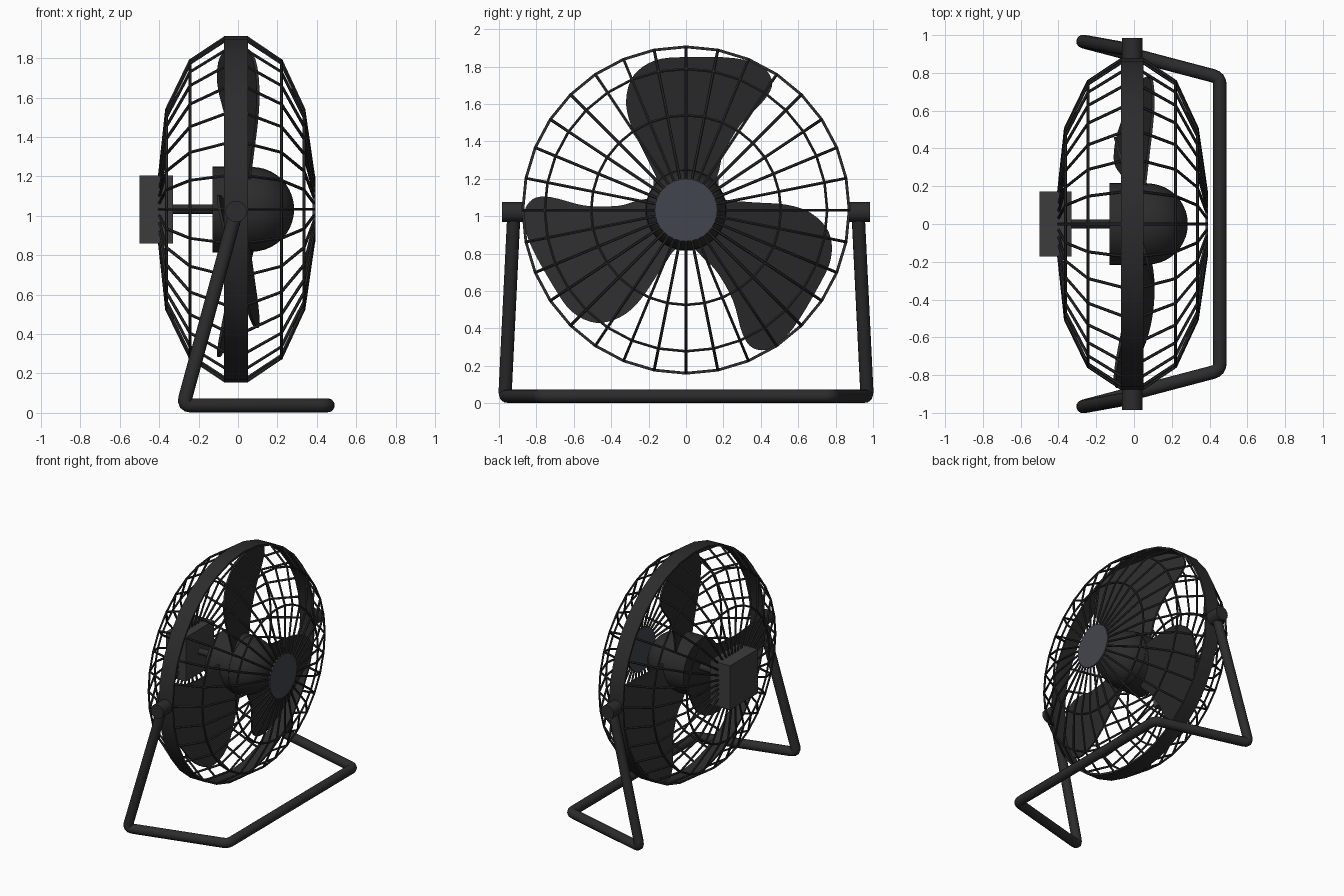
import bpy, bmesh
from math import sin, cos, pi, radians
from mathutils import Vector, Matrix

if "Cube" in bpy.data.objects:
    bpy.data.objects.remove(bpy.data.objects["Cube"])

CZ = 1.033          # height of the fan axis (runs along x)
N = 32              # spokes and rim sides


def material(name, col):
    m = bpy.data.materials.new(name)
    m.diffuse_color = (*col, 1)
    m.use_nodes = True
    m.node_tree.nodes["Principled BSDF"].inputs["Base Color"].default_value = m.diffuse_color
    return m


DARK = material("dark_plastic", (0.025, 0.025, 0.026))
BOX = material("motor_grey", (0.045, 0.045, 0.047))
BADGE = material("slate", (0.055, 0.06, 0.075))


def finish(ob, mat=DARK, smooth=True):
    ob.data.materials.append(mat)
    bpy.ops.object.select_all(action='DESELECT')
    ob.select_set(True)
    bpy.context.view_layer.objects.active = ob
    if smooth:
        bpy.ops.object.shade_smooth_by_angle(angle=radians(35))
    return ob


def wires(name, paths, radius, res):
    """Bevelled polylines turned into one mesh; paths = [(points, closed)]"""
    cu = bpy.data.curves.new(name, 'CURVE')
    cu.dimensions = '3D'
    cu.bevel_depth, cu.bevel_resolution, cu.use_fill_caps = radius, res, True
    for pts, closed in paths:
        sp = cu.splines.new('POLY')
        sp.points.add(len(pts) - 1)
        for p, co in zip(sp.points, pts):
            p.co = (*co, 1)
        sp.use_cyclic_u = closed
    ob = bpy.data.objects.new(name, cu)
    bpy.context.collection.objects.link(ob)
    bpy.ops.object.select_all(action='DESELECT')
    ob.select_set(True)
    bpy.context.view_layer.objects.active = ob
    bpy.ops.object.convert(target='MESH')
    return finish(bpy.context.view_layer.objects.active)


def lathe(name, profile, sides, closed=False, mat=DARK):
    """Revolve (x, r) profile around the fan axis"""
    bm = bmesh.new()
    vs = [bm.verts.new((x, 0, r)) for x, r in profile]
    pairs = list(zip(vs, vs[1:])) + ([(vs[-1], vs[0])] if closed else [])
    es = [bm.edges.new(p) for p in pairs]
    bmesh.ops.spin(bm, geom=vs + es, cent=(0, 0, 0), axis=(1, 0, 0),
                   angle=2 * pi, steps=sides, use_duplicate=False)
    bmesh.ops.remove_doubles(bm, verts=bm.verts, dist=1e-4)
    bmesh.ops.recalc_face_normals(bm, faces=bm.faces)
    me = bpy.data.meshes.new(name)
    bm.to_mesh(me)
    bm.free()
    ob = bpy.data.objects.new(name, me)
    ob.location.z = CZ
    bpy.context.collection.objects.link(ob)
    return finish(ob, mat)


def polar(x, r, i):
    a = 2 * pi * i / N
    return (x, r * sin(a), CZ + r * cos(a))


# Rim band
lathe("rim_band", [(-0.07, 0.88), (0.05, 0.88), (0.05, 0.865), (-0.07, 0.865)], N, True)

# Wire grilles: spokes and rings
for name, prof in (("front_grille", [(0.045, 0.873), (0.22, 0.755), (0.335, 0.507), (0.385, 0.16)]),
                   ("back_grille", [(-0.065, 0.873), (-0.243, 0.755), (-0.363, 0.507), (-0.4, 0.16)])):
    paths = [([polar(x, r, i) for x, r in prof], False) for i in range(N)]
    paths += [([polar(x, r, i) for i in range(N)], True) for x, r in prof[1:3]]
    wires(name, paths, 0.008, 1)

# Centre badge, hub with domed nose, shaft
lathe("front_badge", [(0.378, 0), (0.378, 0.167), (0.392, 0.167), (0.392, 0)], 32, mat=BADGE)
dome = [(0.07 + 0.215 * sin(t * pi / 20), 0.215 * cos(t * pi / 20)) for t in range(10)]
lathe("hub", [(-0.13, 0), (-0.13, 0.218), (0.07, 0.218)] + dome + [(0.285, 0)], 32)
lathe("shaft", [(-0.36, 0), (-0.36, 0.025), (-0.12, 0.025), (-0.12, 0)], 16)

# Motor box
bpy.ops.mesh.primitive_cube_add(size=1, location=(-0.415, 0, CZ))
box = bpy.context.object
box.name = "motor_box"
box.scale = (0.17, 0.345, 0.345)
finish(box, BOX, False)

# Blades: one smoothed outline in a pitched plane, repeated three times
outline = [(-.12, .13), (-.165, .19), (-.22, .3), (-.295, .455), (-.32, .59), (-.28, .72),
           (-.165, .8), (0, .818), (.26, .812), (.41, .765), (.46, .68), (.42, .59),
           (.29, .455), (.2, .3), (.17, .19), (.12, .13)]


def spline(p, steps=4):
    out = []
    for i in range(len(p)):
        a, b, c, d = (Vector(p[(i + k) % len(p)]) for k in (-1, 0, 1, 2))
        for s in range(steps):
            t = s / steps
            out.append(0.5 * (2 * b + (c - a) * t + (2 * a - 5 * b + 4 * c - d) * t ** 2
                              + (3 * b - a - 3 * c + d) * t ** 3))
    return out


for k in range(3):
    bm = bmesh.new()
    face = bm.faces.new([bm.verts.new((0.012 - 0.26 * y, y, z)) for y, z in spline(outline)])
    ext = bmesh.ops.extrude_face_region(bm, geom=[face], use_keep_orig=True)
    bmesh.ops.translate(bm, vec=(0.014, 0, 0),
                        verts=[v for v in ext["geom"] if isinstance(v, bmesh.types.BMVert)])
    bmesh.ops.recalc_face_normals(bm, faces=bm.faces)
    bm.transform(Matrix.Rotation(k * 2 * pi / 3, 4, 'X'))
    me = bpy.data.meshes.new("blade")
    bm.to_mesh(me)
    bm.free()
    ob = bpy.data.objects.new(f"blade_{k + 1}", me)
    ob.location.z = CZ
    bpy.context.collection.objects.link(ob)
    finish(ob)

# Side pivots
for s, side in ((-1, "front"), (1, "back")):
    bpy.ops.mesh.primitive_cylinder_add(vertices=24, radius=0.054, depth=0.115,
                                        location=(-0.01, s * 0.927, 1.022), rotation=(pi / 2, 0, 0))
    bpy.context.object.name = side + "_pivot"
    finish(bpy.context.object)

# Bent tube stand with rounded corners
half = [(-0.01, 0.92, 1.02), (-0.278, 0.968, 0.038), (0.455, 0.775, 0.038)]
corners = [Vector(p) for p in half] + [Vector((x, -y, z)) for x, y, z in reversed(half)]
path = [corners[0]]
for a, b, c in zip(corners, corners[1:], corners[2:]):
    p, q = b + (a - b).normalized() * 0.04, b + (c - b).normalized() * 0.04
    path += [p * (1 - t) ** 2 + b * 2 * t * (1 - t) + q * t * t for t in (0, .25, .5, .75, 1)]
path.append(corners[-1])
wires("stand", [(path, False)], 0.036, 4)
